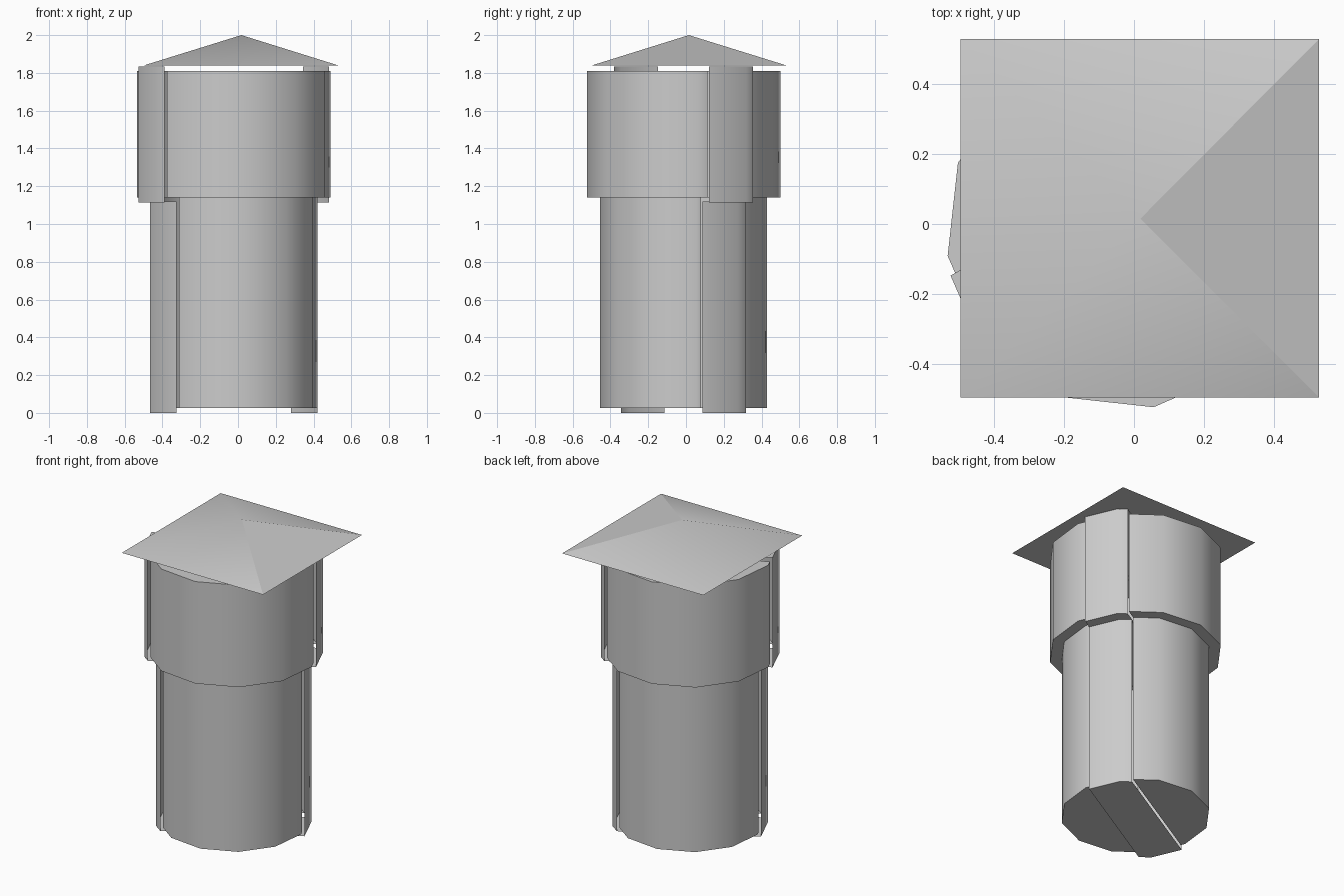
import bpy, bmesh
from math import radians
from mathutils import Matrix, Vector

cube = bpy.data.objects.get("Cube")
if cube:
    bpy.data.objects.remove(cube, do_unlink=True)

grey = bpy.data.materials.new("plain_grey")
grey.use_nodes = True
colour = (0.6, 0.6, 0.6, 1)
grey.diffuse_color = colour
grey.node_tree.nodes["Principled BSDF"].inputs["Base Color"].default_value = colour

SIDES = 12
PHASE = radians(8.7)        # rotation of the polygon's corners
BAND_TURN = radians(30)     # direction of the middle band
HALF_BAND = 0.135
CENTRE = Vector((-0.022, -0.013, 0))


def finish(bm, name):
    mesh = bpy.data.meshes.new(name)
    bm.to_mesh(mesh)
    bm.free()
    obj = bpy.data.objects.new(name, mesh)
    bpy.context.collection.objects.link(obj)
    mesh.materials.append(grey)
    bpy.ops.object.select_all(action="DESELECT")
    obj.select_set(True)
    bpy.context.view_layer.objects.active = obj
    bpy.ops.object.shade_smooth_by_angle(angle=radians(40))
    return obj


def shell(name, radius, bottom, top, side, top_cap, grow=0.0):
    """One slice of a twelve-sided drum: side -1 / 1 are panels, 0 the band."""
    bm = bmesh.new()
    bmesh.ops.create_cone(bm, cap_ends=True, segments=SIDES, radius1=radius,
                          radius2=radius, depth=top - bottom)
    bmesh.ops.rotate(bm, verts=bm.verts,
                     matrix=Matrix.Rotation(PHASE - BAND_TURN, 3, "Z"))
    for s in (-1, 1):
        bmesh.ops.bisect_plane(bm, geom=bm.verts[:] + bm.edges[:] + bm.faces[:],
                               plane_co=(0, s * HALF_BAND, 0), plane_no=(0, 1, 0))

    # keep only the slice asked for
    def slice_of(face):
        y = face.calc_center_median().y
        return 0 if abs(y) < HALF_BAND else (1 if y > 0 else -1)

    bm.normal_update()
    unwanted = [f for f in bm.faces
                if slice_of(f) != side or (f.normal.z > 0.5 and not top_cap)]
    bmesh.ops.delete(bm, geom=unwanted, context="FACES")

    # the band stands slightly proud at its ends
    bmesh.ops.scale(bm, verts=bm.verts, vec=(1 + grow / radius, 1, 1))
    bmesh.ops.rotate(bm, verts=bm.verts, matrix=Matrix.Rotation(BAND_TURN, 3, "Z"))
    bmesh.ops.translate(bm, verts=bm.verts,
                        vec=CENTRE + Vector((0, 0, (bottom + top) / 2)))
    return finish(bm, name)


# Lower and upper drums
for tier, radius, bottom, top, band_bottom, band_top, cap in (
        ("lower", 0.447, 0.025, 1.14, 0.0, 1.12, False),
        ("upper", 0.518, 1.14, 1.81, 1.115, 1.835, True)):
    shell(tier + "_front_panel", radius, bottom, top, -1, cap)
    shell(tier + "_back_panel", radius, bottom, top, 1, cap)
    shell(tier + "_middle_band", radius, band_bottom, band_top, 0, cap, 0.016)

# Pyramid roof: soft ridges, crisp edges around its left slope
bm = bmesh.new()
low, high, eaves = -0.497, 0.53, 1.84
corners = [bm.verts.new((x, y, eaves))
           for x, y in ((low, low), (high, low), (high, high), (low, high))]
apex = bm.verts.new((0.018, 0.015, 2.0))
for i in range(4):
    bm.faces.new((corners[i], corners[(i + 1) % 4], apex))
bm.faces.new(corners[::-1])
roof = finish(bm, "roof")
for edge in roof.data.edges:
    ends = [roof.data.vertices[v].co for v in edge.vertices]
    if max(p.z for p in ends) > 1.9 and max(p.x for p in ends) > 0.4:
        edge.use_edge_sharp = True
